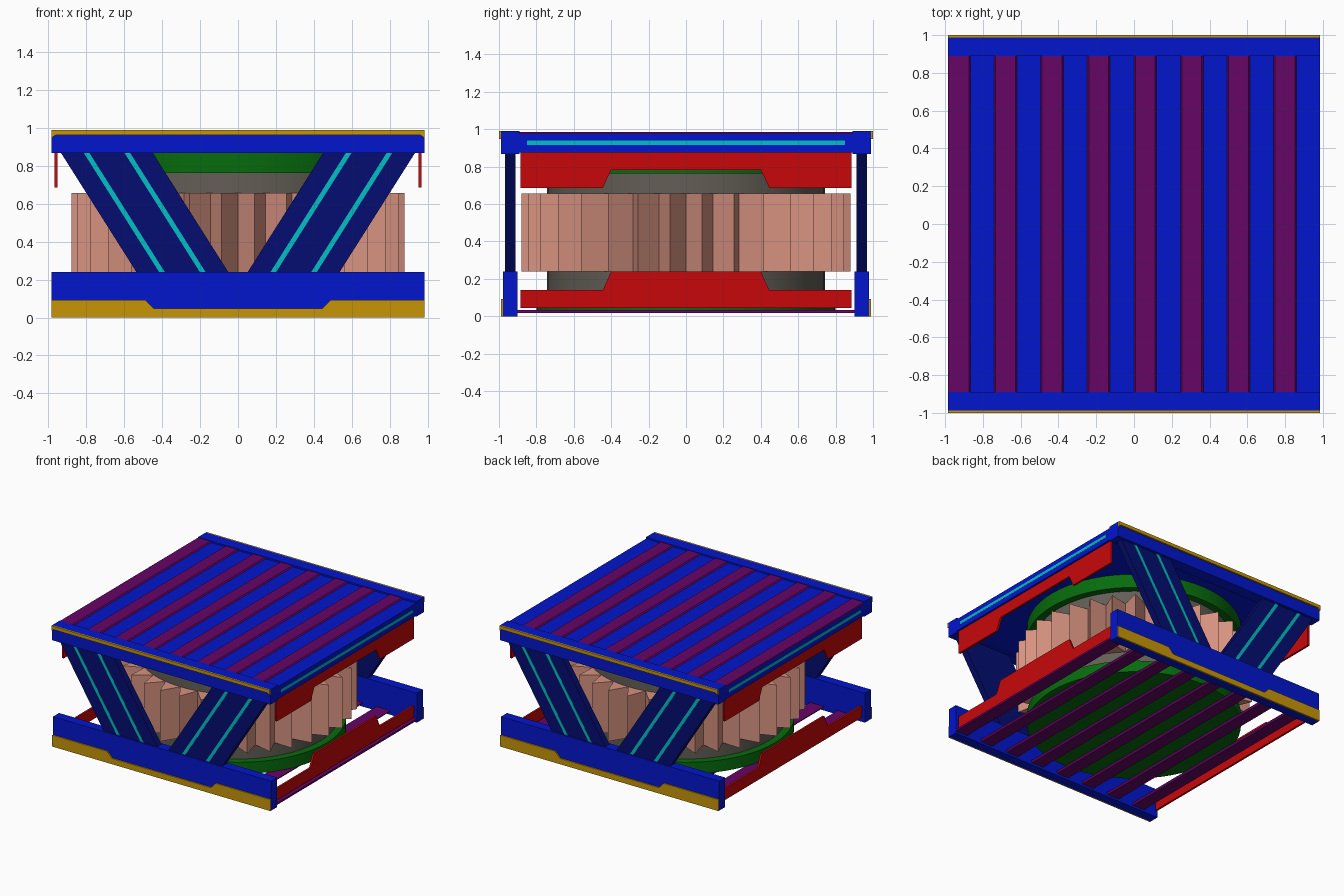
import bpy, bmesh, math

if "Cube" in bpy.data.objects:
    bpy.data.objects.remove(bpy.data.objects["Cube"])

COLOURS = {
    "blue": (0.04, 0.11, 0.8), "navy": (0.05, 0.08, 0.44), "purple": (0.4, 0.05, 0.4),
    "ochre": (0.78, 0.58, 0.06), "red": (0.78, 0.06, 0.07), "green": (0.06, 0.42, 0.08),
    "salmon": (0.84, 0.57, 0.5), "cyan": (0.04, 0.74, 0.76), "grey": (0.39, 0.37, 0.34)}
MATS = {}
for key, rgb in COLOURS.items():
    MATS[key] = bpy.data.materials.new(key)
    MATS[key].diffuse_color = (*[c ** 2.2 for c in rgb], 1)


def prism(name, profile, place, lo, hi, colour):
    """Extrude a 2D profile from lo to hi; place(u, v, w) maps it to xyz."""
    bm = bmesh.new()
    face = bm.faces.new([bm.verts.new(place(u, v, lo)) for u, v in profile])
    other = [bm.verts.new(place(u, v, hi)) for u, v in profile]
    base = list(face.verts)
    bm.faces.new(other[::-1])
    for i in range(len(base)):
        j = (i + 1) % len(base)
        bm.faces.new((base[j], base[i], other[i], other[j]))
    bmesh.ops.recalc_face_normals(bm, faces=bm.faces[:])
    mesh = bpy.data.meshes.new(name)
    bm.to_mesh(mesh)
    bm.free()
    mesh.materials.append(MATS[colour])
    ob = bpy.data.objects.new(name, mesh)
    bpy.context.collection.objects.link(ob)
    return ob


def along_x(u, v, w): return (w, u, v)
def along_y(u, v, w): return (u, w, v)
def along_z(u, v, w): return (u, v, w)


def rect(u0, u1, v0, v1):
    return [(u0, v0), (u1, v0), (u1, v1), (u0, v1)]


def mirror(ob, x=False, y=False):
    m = ob.modifiers.new("mirror", 'MIRROR')
    m.use_axis = (x, y, False)
    return ob


def drum(name, r, z0, z1, colour):
    bpy.ops.mesh.primitive_cylinder_add(vertices=64, radius=r, depth=z1 - z0,
                                        location=(0, 0, (z0 + z1) / 2))
    ob = bpy.context.object
    ob.name = name
    ob.data.materials.append(MATS[colour])
    bpy.ops.object.shade_smooth_by_angle(angle=math.radians(30))


W = 0.984

# Long edge beams, front and back
mirror(prism("lower_beam", rect(-0.978, -0.9, 0, 0.24), along_x, -W, W, "blue"), y=True)
mirror(prism("upper_beam", rect(-0.988, -0.89, 0.867, 0.99), along_x, -W, W, "blue"), y=True)

# Ochre trims on the beams
trim = [(-W, 0), (W, 0), (W, 0.093), (0.49, 0.093), (0.445, 0.047),
        (-0.445, 0.047), (-0.49, 0.093), (-W, 0.093)]
mirror(prism("lower_trim", trim, along_y, -0.988, -0.977, "ochre"), y=True)
trim = [(-W, 0.948), (-0.962, 0.963), (0.962, 0.963), (W, 0.948), (W, 0.99), (-W, 0.99)]
mirror(prism("upper_trim", trim, along_y, -1.0, -0.987, "ochre"), y=True)

# Roof deck with side light strips
prism("roof_deck", rect(-0.892, 0.892, 0.876, 0.977), along_x, -W, W, "blue")
mirror(prism("side_light", rect(-0.85, 0.85, 0.916, 0.94), along_x, W - 0.005, W + 0.001,
             "cyan"), x=True)

# Slats over the roof and, mirrored sideways, under the floor
for i in range(8):
    x = -W + 0.2465 * i
    roof = [(x - 0.005 * (i > 0), 0.975), (x + 0.12, 0.975), (x + 0.11, 0.986),
            (x + 0.005 * (i > 0), 0.986)]
    prism("roof_slat", roof, along_y, -0.892, 0.892, "purple")
    prism("floor_slat", [(-u, 0.033 - (v - 0.975) * 1.4) for u, v in roof], along_y,
          -0.902, 0.902, "purple")

# Red side panels, upper with a notch and lower with a raised centre
upper = [(-0.885, 0.687), (-0.445, 0.687), (-0.4, 0.783), (0.4, 0.783), (0.445, 0.687),
         (0.885, 0.687), (0.885, 0.878), (-0.885, 0.878)]
lower = [(-0.885, 0.045), (0.885, 0.045), (0.885, 0.14), (0.445, 0.14), (0.4, 0.24),
         (-0.4, 0.24), (-0.445, 0.14), (-0.885, 0.14)]
for name, shape in (("upper_side_panel", upper), ("lower_side_panel", lower)):
    mirror(prism(name, shape, along_x, 0.953, 0.969, "red"), x=True)


# Slanted braces with light stripes
def slanted(name, x0, x1, y0, y1, colour):
    shape = [(x0, 0.87), (x1, 0.87), (x1 + 0.4, 0.238), (x0 + 0.4, 0.238)]
    mirror(prism(name, shape, along_y, y0, y1, colour), x=True, y=True)


slanted("brace", -0.935, -0.45, -0.966, -0.912, "navy")
slanted("brace_light", -0.815, -0.785, -0.968, -0.96, "cyan")
slanted("brace_light", -0.6, -0.57, -0.968, -0.96, "cyan")

# Core drum, end flanges and pleated jacket
drum("core_drum", 0.742, 0.1, 0.8, "grey")
drum("lower_flange", 0.8, 0.035, 0.13, "green")
drum("upper_flange", 0.8, 0.763, 0.878, "green")
N = 32
star = []
for i in range(2 * N):
    r = 0.742 if i % 2 else 0.884
    a = math.pi * (i + 1) / N
    star.append((r * math.cos(a), r * math.sin(a)))
prism("pleated_jacket", star, along_z, 0.24, 0.656, "salmon")

for m in bpy.data.materials:
    if m.users and not m.is_grease_pencil:
        m.use_nodes = True
        m.node_tree.nodes["Principled BSDF"].inputs["Base Color"].default_value = m.diffuse_color
